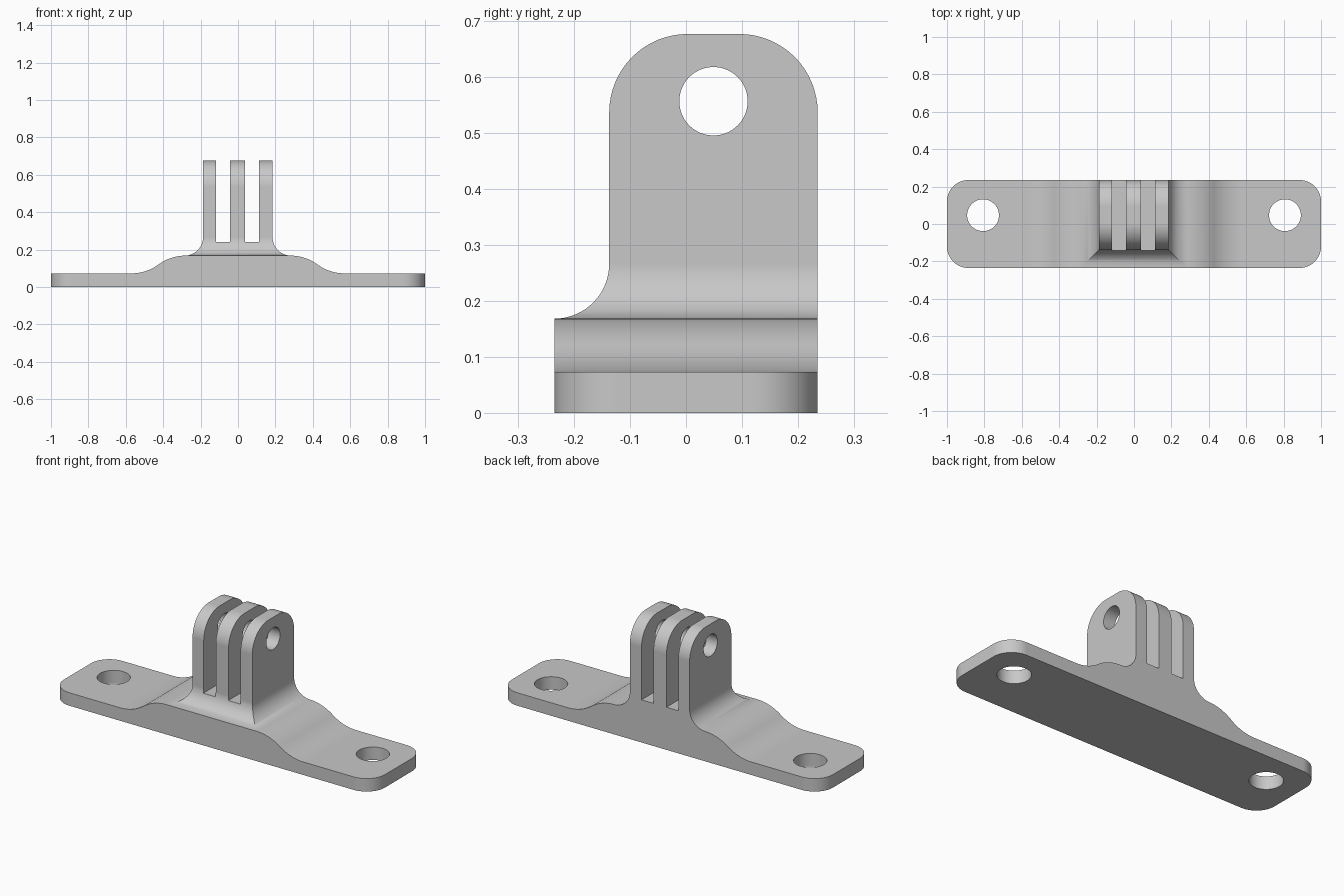
import bpy, bmesh, math
from mathutils import Matrix

if "Cube" in bpy.data.objects:
    bpy.data.objects.remove(bpy.data.objects["Cube"], do_unlink=True)

grey = bpy.data.materials.new("plain_grey")
grey.use_nodes = True
colour = (0.58, 0.58, 0.58, 1)
grey.diffuse_color = colour
grey.node_tree.nodes["Principled BSDF"].inputs["Base Color"].default_value = colour

HALF_DEPTH, BASE_TOP = 0.235, 0.168
STEPS = 16


def finish(name, bm):
    bmesh.ops.recalc_face_normals(bm, faces=bm.faces)
    mesh = bpy.data.meshes.new(name)
    bm.to_mesh(mesh)
    bm.free()
    mesh.materials.append(grey)
    obj = bpy.data.objects.new(name, mesh)
    bpy.context.collection.objects.link(obj)
    return obj


def cylinder(name, radius, depth, matrix):
    bm = bmesh.new()
    bmesh.ops.create_cone(bm, cap_ends=True, segments=64, radius1=radius,
                          radius2=radius, depth=depth, matrix=matrix)
    return finish(name, bm)


def box(name, centre, size):
    bm = bmesh.new()
    bmesh.ops.create_cube(bm, size=1, matrix=Matrix.Translation(centre)
                          @ Matrix.Diagonal((*size, 1)))
    return finish(name, bm)


def cut(obj, cutters):
    bpy.context.view_layer.objects.active = obj
    for cutter in cutters:
        cutter.hide_render = True
        mod = obj.modifiers.new("cut", "BOOLEAN")
        mod.operation, mod.solver, mod.object = "DIFFERENCE", "EXACT", cutter
        bpy.ops.object.modifier_apply(modifier=mod.name)
        bpy.data.objects.remove(cutter, do_unlink=True)


def smooth(obj):
    bpy.ops.object.select_all(action="DESELECT")
    obj.select_set(True)
    bpy.context.view_layer.objects.active = obj
    bpy.ops.object.shade_smooth_by_angle(angle=math.radians(30))
    mod = obj.modifiers.new("clean_shading", "WEIGHTED_NORMAL")
    mod.keep_sharp = True


# Base: half profile of two opposed arcs, mirrored and extruded front to back
x_out, x_in, z_low = 0.57, 0.28, 0.073
run, rise = x_out - x_in, BASE_TOP - z_low
radius = (run ** 2 + rise ** 2) / (4 * rise)
sweep = math.asin(run / 2 / radius)
half = [(1, 0), (1, z_low)]
for i in range(STEPS + 1):
    a = sweep * i / STEPS
    half.append((x_out - radius * math.sin(a), z_low + radius * (1 - math.cos(a))))
for i in range(STEPS - 1, -1, -1):
    a = sweep * i / STEPS
    half.append((x_in + radius * math.sin(a), BASE_TOP - radius * (1 - math.cos(a))))
profile = half + [(-x, z) for x, z in reversed(half)]

bm = bmesh.new()
face = bm.faces.new([bm.verts.new((x, -HALF_DEPTH, z)) for x, z in profile])
swept = bmesh.ops.extrude_face_region(bm, geom=[face])
bmesh.ops.translate(bm, vec=(0, 2 * HALF_DEPTH, 0),
                    verts=[v for v in swept["geom"] if isinstance(v, bmesh.types.BMVert)])
bmesh.ops.recalc_face_normals(bm, faces=bm.faces)
corners = [e for e in bm.edges
           if all(abs(v.co.x) > 0.99 for v in e.verts)
           and abs(e.verts[0].co.z - e.verts[1].co.z) > 0.01]
bmesh.ops.bevel(bm, geom=corners, offset=0.115, segments=12, profile=0.5,
                affect="EDGES")
base = finish("mounting_base", bm)
cut(base, [cylinder("screw_hole_cutter", 0.085, 1, Matrix.Translation((x, 0.047, 0)))
           for x in (-0.807, 0.807)])
smooth(base)

# Upright: stacked rectangles give the flared foot and the rounded top
FLARE, ROUND = 0.098, 0.14
LEFT, RIGHT, FRONT, TOP = 0.185, -0.187, -0.137, 0.676
rings = [(RIGHT, LEFT, FRONT, 0.2, 0.1)]
for i in range(STEPS, -1, -1):
    a = math.pi / 2 * i / STEPS
    d = FLARE * (1 - math.cos(a))
    rings.append((RIGHT - d, LEFT + d, FRONT - d, HALF_DEPTH,
                  BASE_TOP + FLARE * (1 - math.sin(a))))
for i in range(STEPS + 1):
    a = math.pi / 2 * i / STEPS
    d = ROUND * (1 - math.cos(a))
    rings.append((RIGHT, LEFT, FRONT + d, HALF_DEPTH - d,
                  TOP - ROUND * (1 - math.sin(a))))

bm = bmesh.new()
loops = [[bm.verts.new(p) for p in ((x0, y0, z), (x1, y0, z), (x1, y1, z), (x0, y1, z))]
         for x0, x1, y0, y1, z in rings]
for low, high in zip(loops, loops[1:]):
    for i in range(4):
        j = (i + 1) % 4
        bm.faces.new((low[i], low[j], high[j], high[i]))
bm.faces.new(loops[0])
bm.faces.new(loops[-1])
bmesh.ops.recalc_face_normals(bm, faces=bm.faces)
bmesh.ops.dissolve_limit(bm, angle_limit=math.radians(0.5),
                         verts=bm.verts, edges=bm.edges)
upright = finish("three_prong_upright", bm)

# Two slots split the upright into prongs, one pin hole runs through them all
cutters = [box("slot_cutter", (x, 0, 0.74), (0.075, 1, 1)) for x in (-0.08, 0.075)]
cutters.append(cylinder("pin_hole_cutter", 0.061, 1,
                        Matrix.Translation((0, 0.049, 0.556))
                        @ Matrix.Rotation(math.pi / 2, 4, "Y")))
cut(upright, cutters)
smooth(upright)
